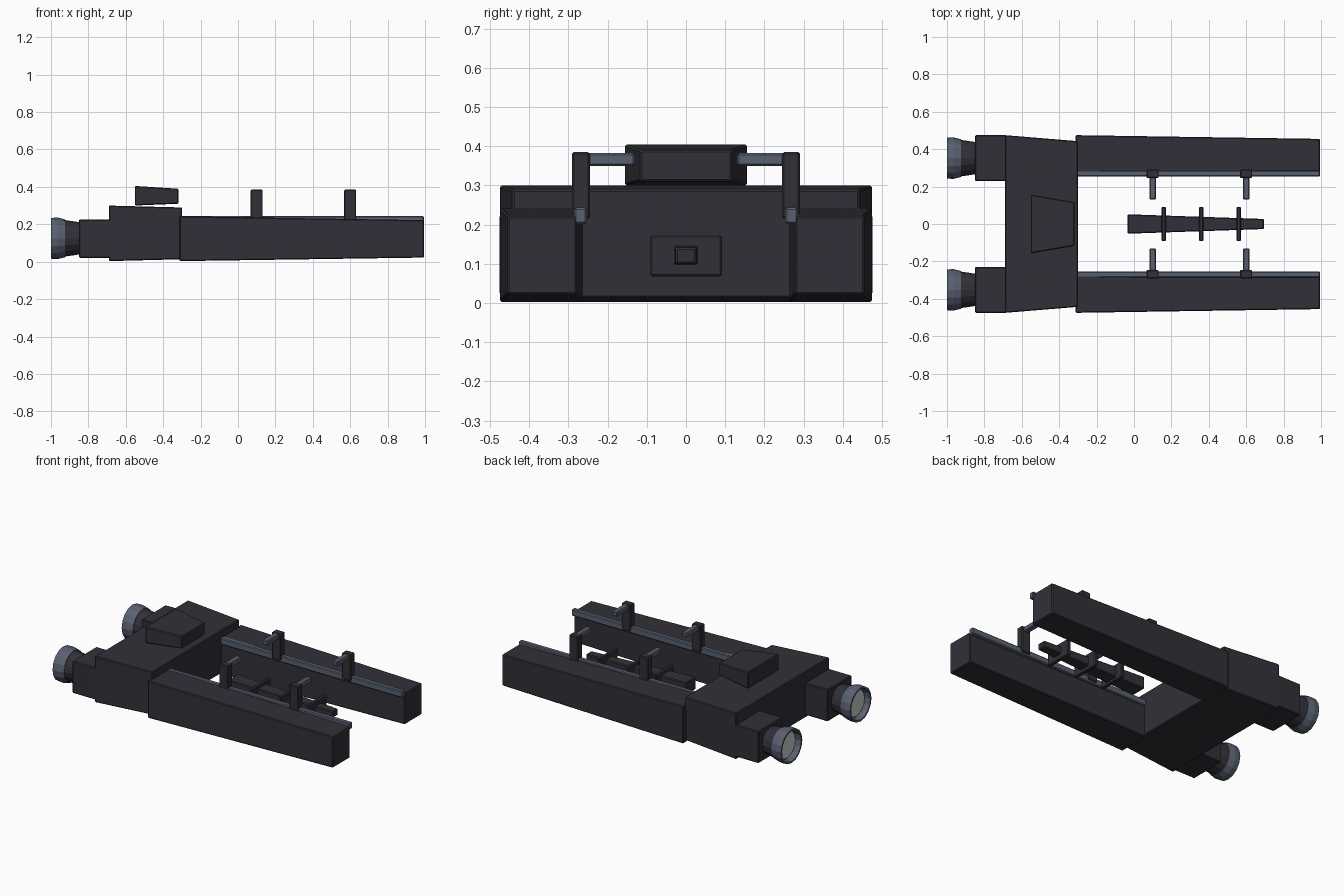
import bpy, bmesh, math

if "Cube" in bpy.data.objects:
    bpy.data.objects.remove(bpy.data.objects["Cube"])


def material(name, rgb):
    m = bpy.data.materials.new(name)
    m.diffuse_color = (*rgb, 1)
    m.use_nodes = True
    m.node_tree.nodes["Principled BSDF"].inputs["Base Color"].default_value = m.diffuse_color
    return m


HULL = material("dark hull", (0.03, 0.03, 0.039))
METAL = material("blue grey metal", (0.10, 0.118, 0.165))
GLOW = material("pale engine glow", (0.6, 0.62, 0.62))


def finish(name, bm, mat, bevel=0):
    bmesh.ops.recalc_face_normals(bm, faces=bm.faces)
    me = bpy.data.meshes.new(name)
    bm.to_mesh(me)
    bm.free()
    me.materials.append(mat)
    ob = bpy.data.objects.new(name, me)
    bpy.context.collection.objects.link(ob)
    if bevel:
        mod = ob.modifiers.new("edge bevel", 'BEVEL')
        mod.width = bevel
        mod.segments = 1
    return ob


def block(name, mat, x0, x1, rear, front=None, bevel=0.005):
    """Box along x; rear and front sections are (y0, y1, z0, z1)."""
    bm = bmesh.new()
    rings = []
    for x, (y0, y1, z0, z1) in ((x0, rear), (x1, front or rear)):
        rings.append([bm.verts.new((x, y, z)) for y, z in
                      ((y0, z0), (y1, z0), (y1, z1), (y0, z1))])
    a, b = rings
    bm.faces.new(a)
    bm.faces.new(b)
    for i in range(4):
        j = (i + 1) % 4
        bm.faces.new((a[i], a[j], b[j], b[i]))
    return finish(name, bm, mat, bevel)


def lathe(name, mat, profile, y, z, sides=16):
    """Turn (x, radius) points about an axis along x."""
    bm = bmesh.new()
    rings = [[bm.verts.new((x, y + r * math.cos(2 * math.pi * k / sides),
                            z + r * math.sin(2 * math.pi * k / sides)))
              for k in range(sides)] for x, r in profile]
    for a, b in zip(rings, rings[1:]):
        for k in range(sides):
            n = (k + 1) % sides
            bm.faces.new((a[k], a[n], b[n], b[k]))
    bm.faces.new(rings[0])
    bm.faces.new(rings[-1])
    return finish(name, bm, mat)


def sided(s, y0, y1, z0, z1):
    return (min(s * y0, s * y1), max(s * y0, s * y1), z0, z1)


# Main cross body and the raised bridge on top
block("main_body", HULL, -0.69, -0.30, (-0.475, 0.475, 0.003, 0.30),
      (-0.443, 0.443, 0.013, 0.29))
block("bridge", HULL, -0.552, -0.318, (-0.157, 0.157, 0.30, 0.405),
      (-0.117, 0.117, 0.31, 0.39))

for s, side in ((1, "left"), (-1, "right")):
    # Long tapering docking arm with inner rail
    block(f"{side}_arm", HULL, -0.312, 0.995, sided(s, 0.262, 0.475, 0.003, 0.243),
          sided(s, 0.278, 0.455, 0.022, 0.222))
    block(f"{side}_rail", METAL, -0.305, 0.995, sided(s, 0.253, 0.285, 0.202, 0.243))
    # Clamp posts with inward bars
    for i, x in enumerate((0.10, 0.60)):
        block(f"{side}_clamp_post_{i}", HULL, x - 0.032, x + 0.032,
              sided(s, 0.245, 0.291, 0.215, 0.385))
        block(f"{side}_clamp_bar_{i}", METAL, x - 0.018, x + 0.018,
              sided(s, 0.13, 0.26, 0.35, 0.382))
    # Engine block, neck, flared hollow nozzle and glowing disc
    block(f"{side}_engine_block", HULL, -0.85, -0.68, sided(s, 0.23, 0.475, 0.02, 0.226))
    lathe(f"{side}_engine_neck", HULL, [(-0.935, 0.099), (-0.84, 0.085)], s * 0.352, 0.125)
    lathe(f"{side}_nozzle", METAL, [(-0.96, 0.094), (-1.0, 0.098), (-1.0, 0.109),
          (-0.965, 0.111), (-0.925, 0.101)], s * 0.352, 0.125)
    lathe(f"{side}_engine_glow", GLOW, [(-0.968, 0.085), (-0.961, 0.085)], s * 0.352, 0.125)

# Floating central spar with three ribs
block("central_spar", HULL, -0.035, 0.695, (-0.052, 0.052, 0.08, 0.16),
      (-0.027, 0.027, 0.10, 0.142))
for i, x in enumerate((0.16, 0.36, 0.56)):
    block(f"spar_rib_{i}", HULL, x - 0.012, x + 0.012, (-0.092, 0.092, 0.068, 0.173))
